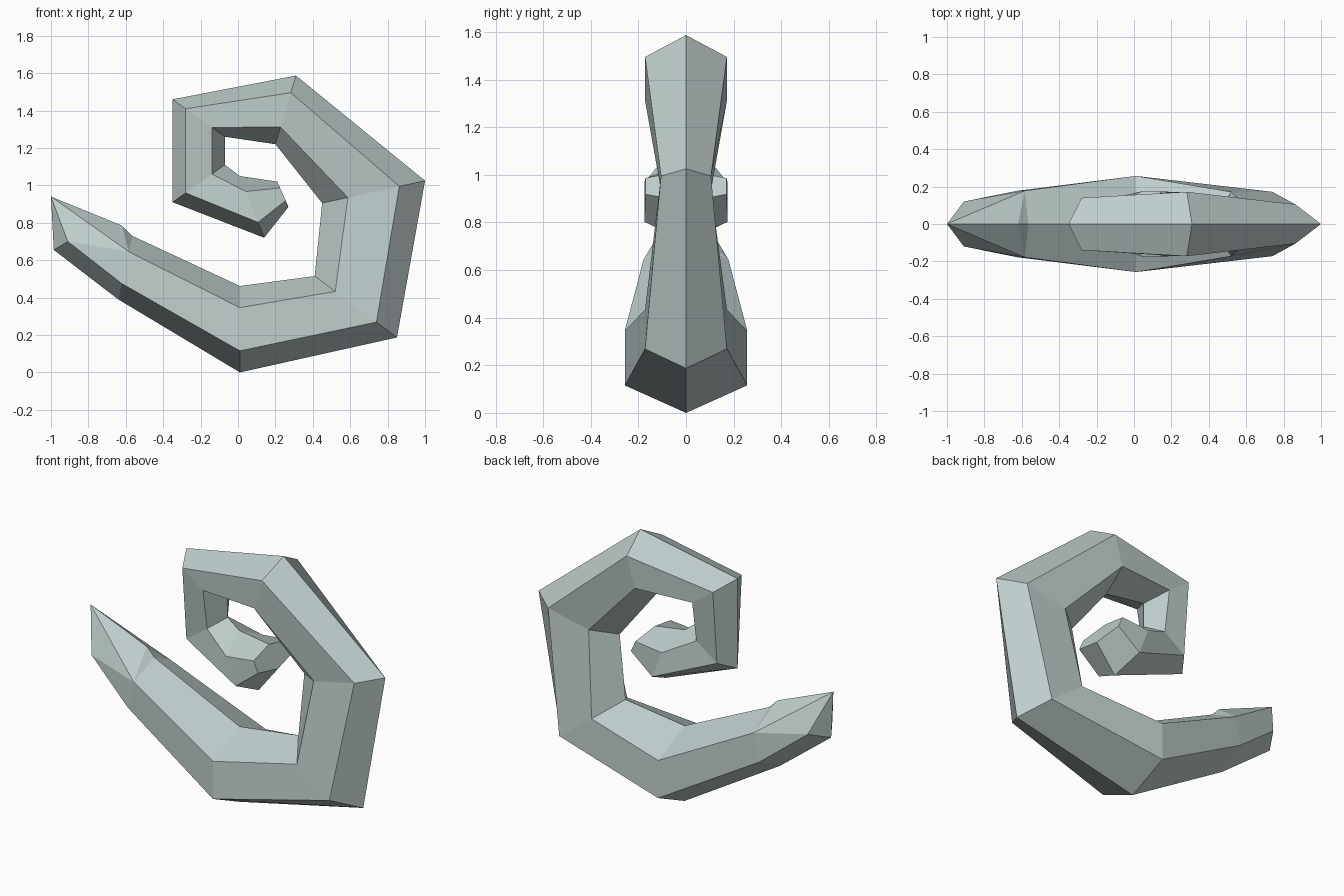
import bpy
import bmesh
from mathutils import Vector

cube = bpy.data.objects.get("Cube")
if cube:
    bpy.data.objects.remove(cube)

# One flat colour
mat = bpy.data.materials.new("pale grey green")
mat.use_nodes = True
colour = (0.52, 0.61, 0.60, 1)
mat.diffuse_color = colour
mat.node_tree.nodes["Principled BSDF"].inputs["Base Color"].default_value = colour

# Spiral stations from the inner end to the tail:
# outer ridge x, z, inner ridge x, z, half width
stations = [
    (0.27, 0.885, 0.21, 1.02, 0.17),
    (0.14, 0.72, 0.01, 1.05, 0.175),
    (-0.35, 0.91, -0.07, 1.11, 0.10),
    (-0.35, 1.46, -0.07, 1.26, 0.14),
    (0.31, 1.587, 0.20, 1.22, 0.172),
    (1.0, 1.025, 0.45, 0.905, 0.105),
    (0.85, 0.187, 0.41, 0.515, 0.172),
    (0.01, 0.0, 0.01, 0.462, 0.257),
    (-0.64, 0.39, -0.565, 0.73, 0.178),
]

bm = bmesh.new()


def hex_ring(ox, oz, ix, iz, width):
    """Six corners: the two ridges and the quarter points on each side."""
    outer, inner = Vector((ox, 0, oz)), Vector((ix, 0, iz))
    side = Vector((0, width, 0))
    near, far = outer.lerp(inner, 0.25), outer.lerp(inner, 0.75)
    points = [outer, near - side, far - side, inner, far + side, near + side]
    return [bm.verts.new(p) for p in points]


# Hexagonal tube along the spiral
rings = [hex_ring(*s) for s in stations]
bm.faces.new(rings[0])
for a, b in zip(rings, rings[1:]):
    for i in range(6):
        j = (i + 1) % 6
        bm.faces.new((a[i], a[j], b[j], b[i]))

# Pointed tail end, mirrored across the middle plane
apex = bm.verts.new((-1.0, 0, 0.94))
heel = bm.verts.new((-0.985, 0, 0.655))
crest = bm.verts.new((-0.62, 0, 0.785))
last = rings[-1]
for sign, near, far in ((-1, last[1], last[2]), (1, last[5], last[4])):
    cheek = bm.verts.new((-0.91, sign * 0.12, 0.70))
    bm.faces.new((last[0], near, cheek, heel))
    bm.faces.new((near, far, cheek))
    bm.faces.new((far, apex, cheek))
    bm.faces.new((far, crest, apex))
    bm.faces.new((far, last[3], crest))
    bm.faces.new((cheek, apex, heel))

bmesh.ops.recalc_face_normals(bm, faces=bm.faces)
mesh = bpy.data.meshes.new("spiral_horn")
bm.to_mesh(mesh)
bm.free()
mesh.materials.append(mat)
horn = bpy.data.objects.new("spiral_horn", mesh)
bpy.context.collection.objects.link(horn)
